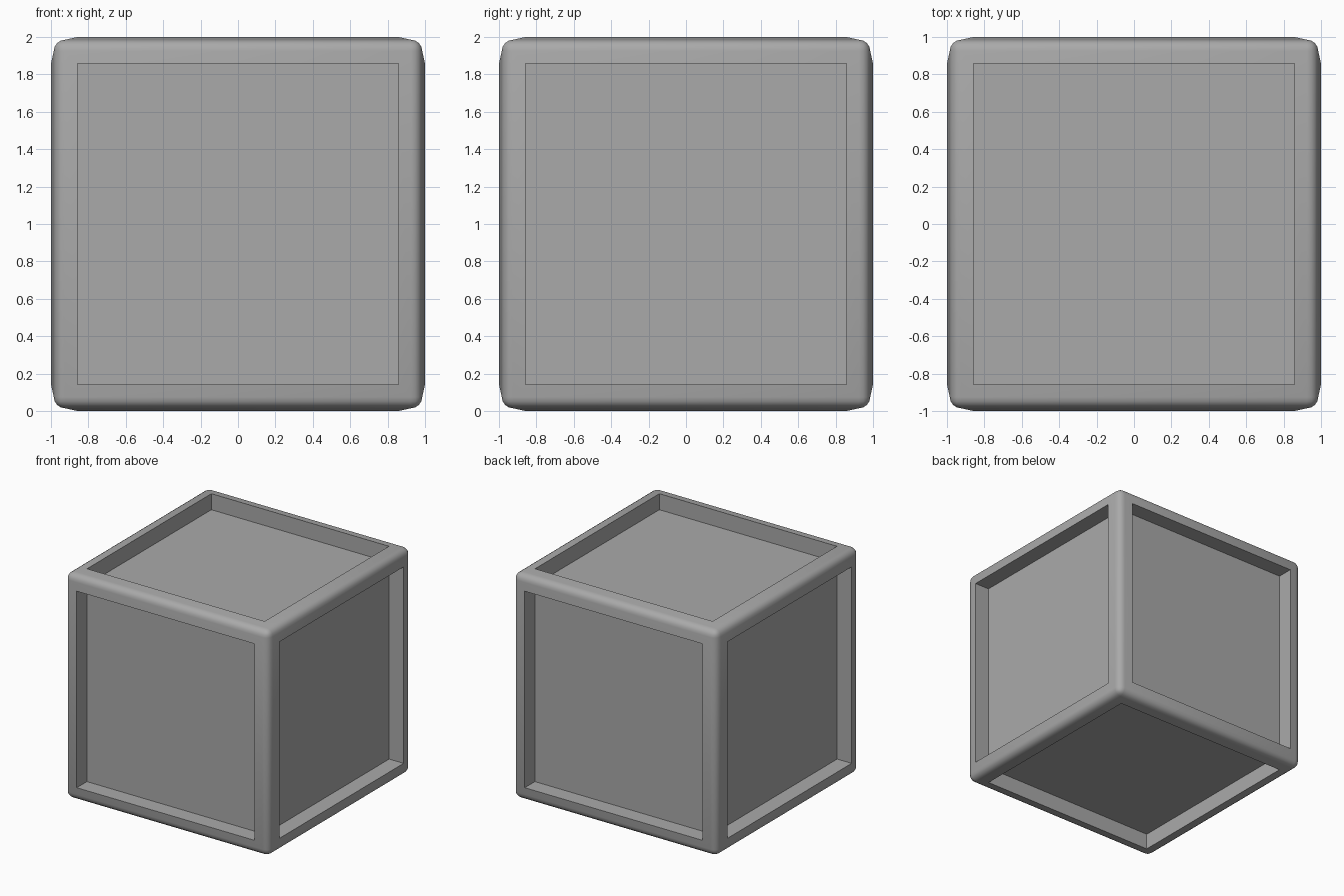
import bpy
import bmesh
import math
from mathutils import Matrix

# Remove the default cube
default = bpy.data.objects.get("Cube")
if default:
    bpy.data.objects.remove(default, do_unlink=True)

# Dimensions
BODY = 0.985      # half size at the rounded rim
CROWN = 0.015     # slight outward slope of the frame
OPENING = 0.83    # half size of the recessed panel
RECESS = 0.14     # depth of the recessed panel
ROUND = 0.06      # rim rounding

# Grey material
grey = bpy.data.materials.new("grey")
grey.use_nodes = True
colour = (0.4, 0.4, 0.4, 1.0)
grey.diffuse_color = colour
grey.node_tree.nodes["Principled BSDF"].inputs["Base Color"].default_value = colour

# Rounded block
bm = bmesh.new()
bmesh.ops.create_cube(bm, size=2 * BODY)
bmesh.ops.bevel(bm, geom=bm.edges[:], offset=ROUND, offset_type='OFFSET',
                segments=4, profile=0.5, affect='EDGES')

# Sloped frame around each of the six sides
sides = [f for f in bm.faces if f.calc_area() > 1]
bmesh.ops.inset_individual(bm, faces=sides, depth=CROWN,
                           thickness=BODY - ROUND - OPENING)

# Sunken panels with straight walls
for side in sides:
    normal = side.normal.copy()
    panel = bmesh.ops.extrude_discrete_faces(bm, faces=[side])["faces"][0]
    # Snap the rim to a square opening before sinking the panel
    for vert in panel.verts:
        vert.co -= normal * RECESS

bmesh.ops.recalc_face_normals(bm, faces=bm.faces[:])
bmesh.ops.transform(bm, matrix=Matrix.Translation((0, 0, 1)), verts=bm.verts[:])

mesh = bpy.data.meshes.new("panelled_crate")
bm.to_mesh(mesh)
bm.free()
mesh.materials.append(grey)

crate = bpy.data.objects.new("panelled_crate", mesh)
bpy.context.collection.objects.link(crate)

# Smooth rim, crisp recess edges
bpy.ops.object.select_all(action='DESELECT')
crate.select_set(True)
bpy.context.view_layer.objects.active = crate
bpy.ops.object.shade_smooth_by_angle(angle=math.radians(30))
